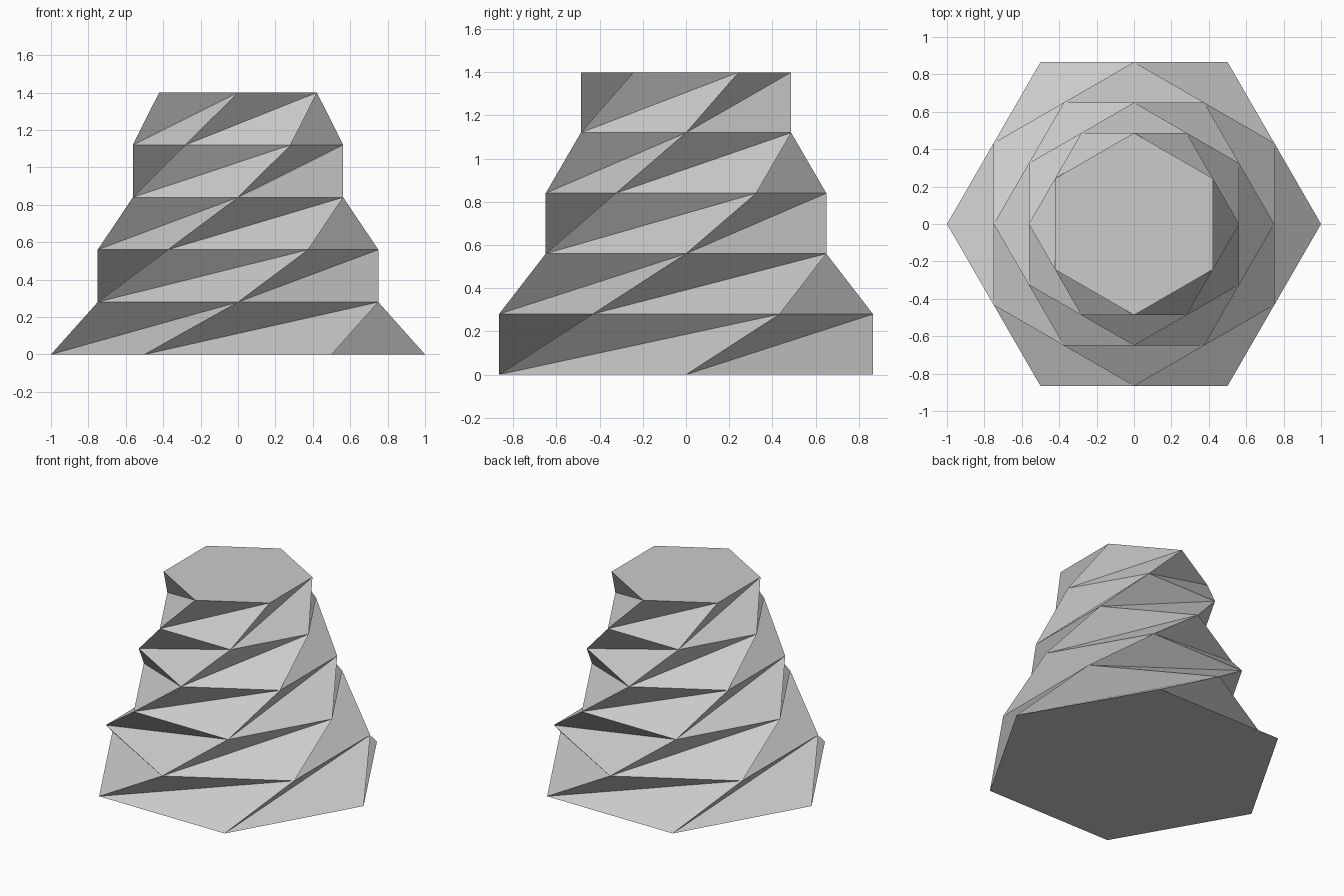
import bpy, bmesh
from math import cos, sin, pi

SIDES, LAYERS, STEP = 6, 5, 0.28
TURN = pi / SIDES          # each ring turns by half a side
SHRINK = cos(TURN)         # and shrinks to the inner radius of the ring below

cube = bpy.data.objects.get("Cube")
if cube:
    bpy.data.objects.remove(cube, do_unlink=True)

# Plain grey material
grey = bpy.data.materials.new("light grey")
grey.use_nodes = True
colour = (0.6, 0.6, 0.6, 1)
grey.diffuse_color = colour
bsdf = next(n for n in grey.node_tree.nodes if n.type == "BSDF_PRINCIPLED")
bsdf.inputs["Base Color"].default_value = colour

bm = bmesh.new()


def ring(level):
    """Hexagonal ring of vertices, turned and shrunk by its level."""
    r = SHRINK ** level
    angles = [2 * pi * i / SIDES + level * TURN for i in range(SIDES)]
    return [bm.verts.new((r * cos(a), r * sin(a), level * STEP)) for a in angles]


rings = [ring(k) for k in range(LAYERS + 1)]

# Twisted folded walls: an inward slope and an overhang per side
for low, high in zip(rings, rings[1:]):
    for i in range(SIDES):
        j = (i + 1) % SIDES
        bm.faces.new((low[i], low[j], high[j]))
        bm.faces.new((low[i], high[j], high[i]))

# Flat base and top
bm.faces.new(rings[0][::-1])
bm.faces.new(rings[-1])

mesh = bpy.data.meshes.new("twisted_tower")
bm.to_mesh(mesh)
bm.free()
mesh.materials.append(grey)
tower = bpy.data.objects.new("twisted_tower", mesh)
bpy.context.collection.objects.link(tower)
